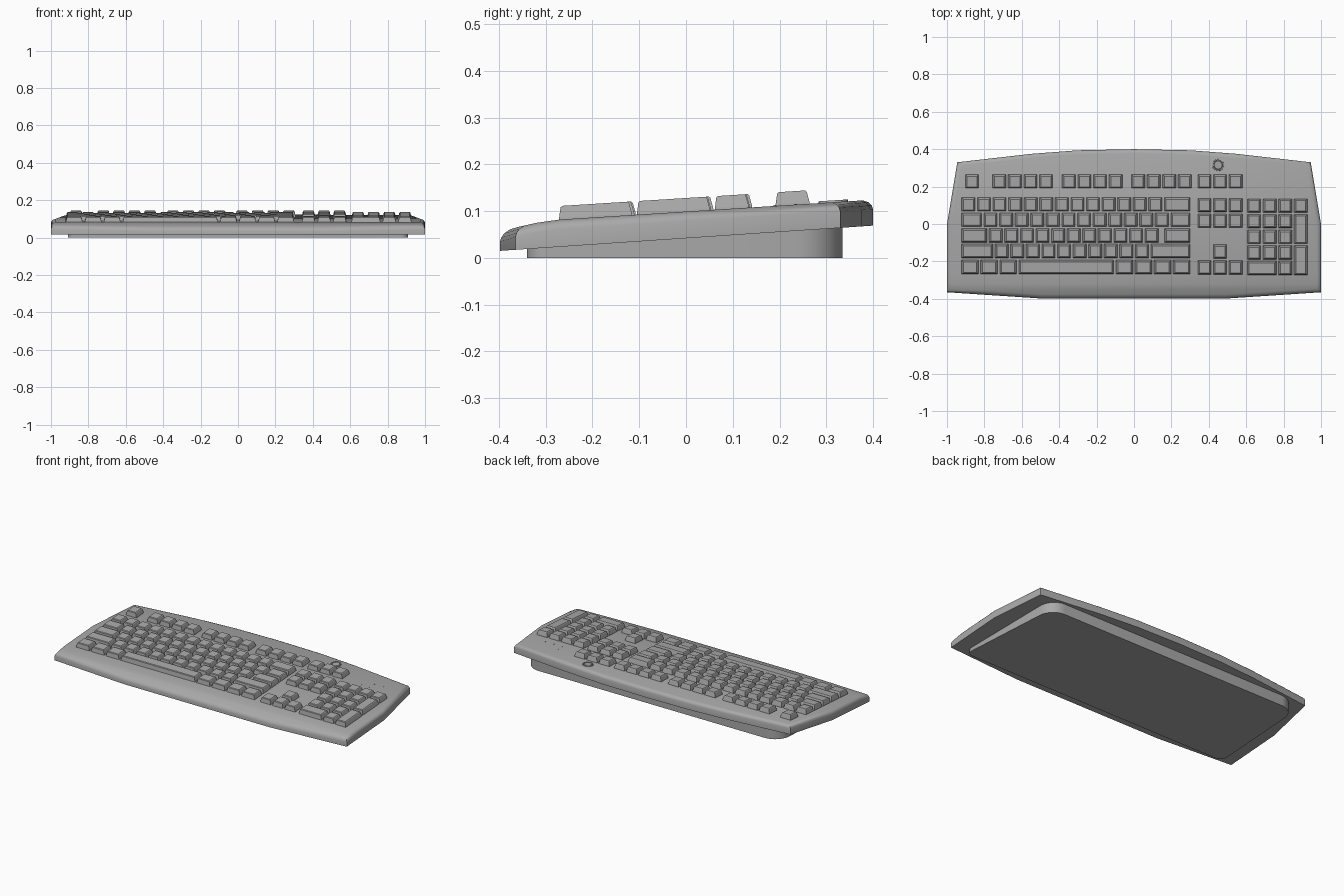
import bpy, bmesh, math
from mathutils import Vector

cube = bpy.data.objects.get("Cube")
if cube:
    bpy.data.objects.remove(cube, do_unlink=True)


def make_material(name, colour):
    mat = bpy.data.materials.new(name)
    mat.use_nodes = True
    mat.diffuse_color = colour
    mat.node_tree.nodes["Principled BSDF"].inputs["Base Color"].default_value = colour
    return mat


GREY = make_material("plain grey", (0.4, 0.4, 0.4, 1))
SLOPE = 0.0633


def deck(y):
    """Height of the top surface, with the palm edge falling away in front."""
    knots = [(-0.4, 0.054), (-0.36, 0.066), (-0.32, 0.075), (-0.27, 0.082)]
    if y >= knots[-1][0]:
        return 0.082 + SLOPE * (y + 0.27)
    for (y0, z0), (y1, z1) in zip(knots, knots[1:]):
        if y <= y1:
            return z0 + (z1 - z0) * (y - y0) / (y1 - y0)


def underside(y):
    return 0.042 + 0.0676 * y


def finish(name, bm, smooth=True):
    bmesh.ops.recalc_face_normals(bm, faces=bm.faces)
    mesh = bpy.data.meshes.new(name)
    bm.to_mesh(mesh)
    bm.free()
    mesh.materials.append(GREY)
    obj = bpy.data.objects.new(name, mesh)
    bpy.context.collection.objects.link(obj)
    if smooth:
        bpy.ops.object.select_all(action="DESELECT")
        obj.select_set(True)
        bpy.context.view_layer.objects.active = obj
        bpy.ops.object.shade_smooth_by_angle(angle=math.radians(35))
    return obj


def loft(bm, loops):
    """Skin a stack of equal closed loops and cap both ends."""
    rings = [[bm.verts.new(p) for p in loop] for loop in loops]
    for low, high in zip(rings, rings[1:]):
        for i in range(len(low)):
            j = (i + 1) % len(low)
            bm.faces.new((low[i], low[j], high[j], high[i]))
    bm.faces.new(rings[0][::-1])
    bm.faces.new(rings[-1])


# Upper case: bowed outline with a rounded rim, bent to the sloping deck
half = [(0.5, -0.398), (1, -0.365), (1, 0), (0.945, 0.33), (0.55, 0.375), (0.3, 0.394)]
outline = half + [(0, 0.4)] + [(-x, y) for x, y in reversed(half)]
rim = [(0, -1), (0, -0.02), (0.003, -0.012), (0.009, -0.005), (0.022, 0)]
bm = bmesh.new()
loft(bm, [[(x * (1 - i), y * (1 - i / 0.4), z) for x, y in outline] for i, z in rim])
for cut in (-0.36, -0.32, -0.27):
    bmesh.ops.bisect_plane(bm, geom=bm.verts[:] + bm.edges[:] + bm.faces[:],
                           plane_co=(0, cut, 0), plane_no=(0, 1, 0))
for v in bm.verts:
    v.co.z = underside(v.co.y) if v.co.z < -0.5 else deck(v.co.y) + v.co.z
finish("upper_case", bm)

# Base tub: rounded corners, level underneath
corners = [(0.91, -0.34, 0.04, -90), (0.875, 0.335, 0.1, 0)]
side = []
for x, y, r, start in corners:
    cy = y - math.copysign(r, y)
    for k in range(9):
        a = math.radians(start + k * 90 / 8)
        side.append((x - r + r * math.cos(a), cy + r * math.sin(a)))
tub = side + [(-x, y) for x, y in reversed(side)]
bm = bmesh.new()
loft(bm, [[(x, y, 0) for x, y in tub], [(x, y, underside(y) + 0.004) for x, y in tub]])
finish("base_tub", bm)

# Keys: tapered blocks standing on the deck
PITCH, GAP, HEIGHT = 0.0833, 0.011, 0.029


def add_key(bm, x0, x1, y0, y1):
    def ring(side, front, back, h):
        pts = [(x0 + side, y0 + front), (x1 - side, y0 + front),
               (x1 - side, y1 - back), (x0 + side, y1 - back)]
        return [(x, y, deck(y) + h) for x, y in pts]
    loft(bm, [ring(0, 0, 0, -0.004), ring(0.001, 0.001, 0.001, 0.004),
              ring(0.007, 0.004, 0.007, HEIGHT - 0.003),
              ring(0.01, 0.008, 0.01, HEIGHT)])


def key_at(bm, x, y, wide=1, tall=1):
    w, d = (wide * PITCH - GAP) / 2, (tall * PITCH - GAP + 0.002) / 2
    add_key(bm, x - w, x + w, y - d, y + d)


ROWS = [0.105, 0.022, -0.061, -0.144, -0.23]
FUNCTION_Y = 0.228

# Main block: key widths per row in units, a negative width leaves a gap
layout = [
    [1] * 13 + [1.8],
    [1.42] + [1] * 12 + [1.38],
    [1.76] + [1] * 11 + [-0.26, 1.78],
    [2.14] + [1] * 10 + [2.66],
    [1.22] * 3 + [6.24] + [1.225] * 4,
]
bm = bmesh.new()
for y, widths in zip(ROWS, layout):
    x = -0.927
    for w in widths:
        step = abs(w) * PITCH
        if w > 0:
            key_at(bm, x + step / 2, y, w)
        x += step
finish("main_keys", bm, False)

# Function row: one key alone, then three groups of four
bm = bmesh.new()
key_at(bm, -0.866, FUNCTION_Y)
for start in (-0.72, -0.348, 0.022):
    for k in range(4):
        key_at(bm, start + k * PITCH, FUNCTION_Y)
finish("function_keys", bm, False)

# Navigation and arrow keys
bm = bmesh.new()
for k in (-1, 0, 1):
    for y in (FUNCTION_Y, ROWS[0] - 0.005, ROWS[1] - 0.005, ROWS[4] - 0.003):
        key_at(bm, 0.46 + k * PITCH, y)
key_at(bm, 0.46, ROWS[3] - 0.003)
finish("navigation_keys", bm, False)

# Number pad with two tall keys and one wide key
bm = bmesh.new()
PAD_X, PAD_Y = 0.642, 0.098
for row in range(4):
    for col in range(3):
        key_at(bm, PAD_X + col * PITCH, PAD_Y - row * PITCH)
key_at(bm, PAD_X + 3 * PITCH, PAD_Y)
for row in (1.5, 3.5):
    key_at(bm, PAD_X + 3 * PITCH, PAD_Y - row * PITCH, tall=2)
key_at(bm, PAD_X + PITCH / 2, PAD_Y - 4 * PITCH, wide=2)
key_at(bm, PAD_X + 2 * PITCH, PAD_Y - 4 * PITCH)
finish("number_keys", bm, False)


def add_disc(bm, x, y, rings, sides=24):
    turn = [k * math.tau / sides for k in range(sides)]
    loft(bm, [[(x + r * math.cos(a), y + r * math.sin(a),
                deck(y + r * math.sin(a)) + h) for a in turn] for r, h in rings])


# Round button with a grooved rim
bm = bmesh.new()
add_disc(bm, 0.45, 0.315, [(0.032, -0.003), (0.031, 0.004), (0.026, 0.004),
                           (0.024, -0.0005), (0.021, 0.003)])
finish("round_button", bm)

# Indicator lamps and their small marks
bm = bmesh.new()
for k in range(3):
    add_disc(bm, 0.71 + k * 0.06, 0.19, [(0.004, -0.002), (0.004, 0.0015)], 8)
    add_disc(bm, 0.71 + k * 0.06, 0.235, [(0.003, -0.002), (0.003, 0.001)], 6)
finish("indicator_lamps", bm)
